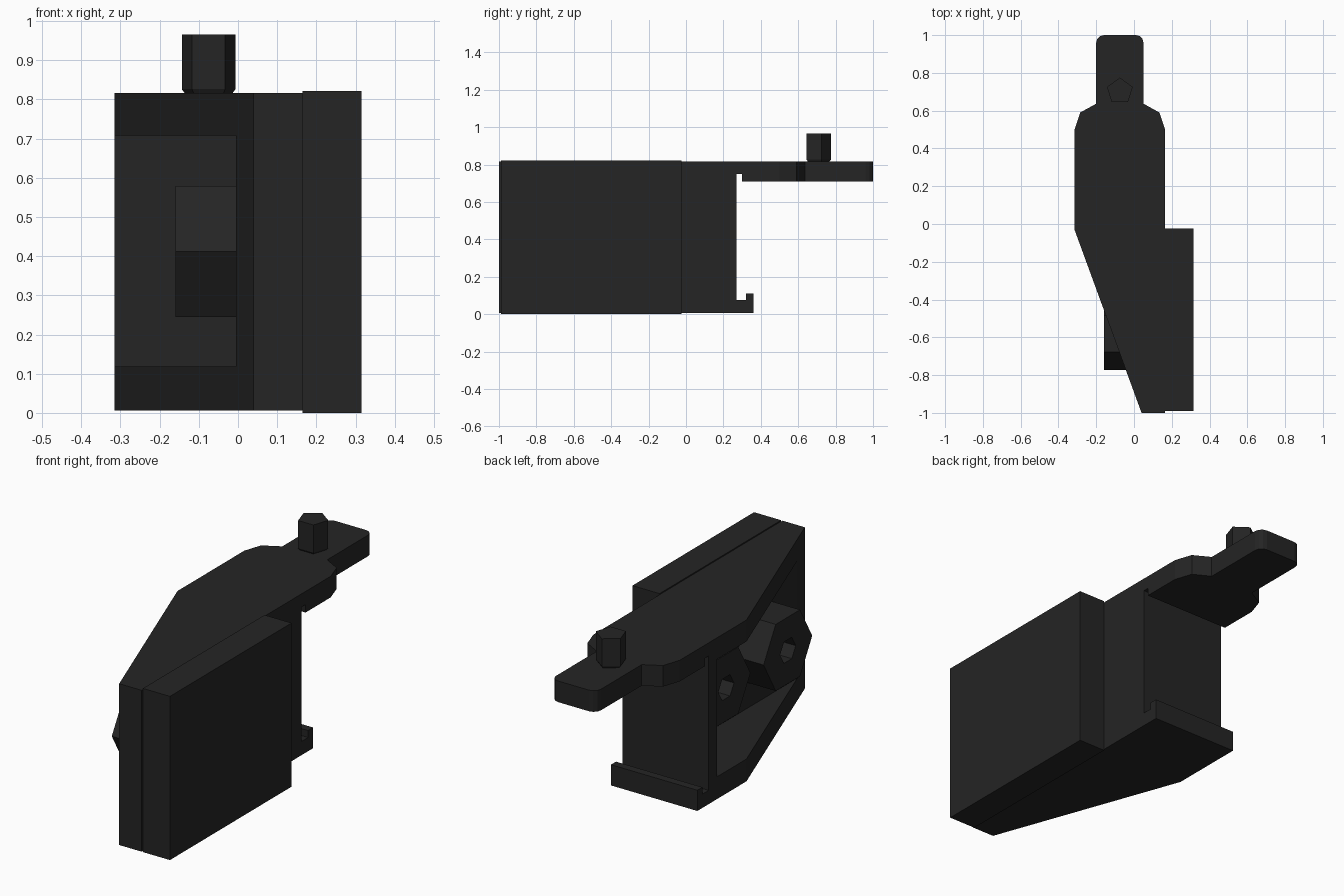
import bpy, bmesh
from math import sin, cos, pi, radians
from mathutils import Matrix

if "Cube" in bpy.data.objects:
    bpy.data.objects.remove(bpy.data.objects["Cube"])

mat = bpy.data.materials.new("dark_grey")
mat.diffuse_color = (0.018, 0.018, 0.018, 1)
mat.use_nodes = True
mat.node_tree.nodes["Principled BSDF"].inputs["Base Color"].default_value = mat.diffuse_color


def prism(name, profile, low, high, axis="z", scale_low=1.0):
    """Extrude a profile: (x, y) along z, or (y, z) along x."""
    n = len(profile)
    cu = sum(p[0] for p in profile) / n
    cv = sum(p[1] for p in profile) / n
    bm = bmesh.new()
    place = (lambda u, v, w: (u, v, w)) if axis == "z" else (lambda u, v, w: (w, u, v))
    rings = []
    for w, s in ((low, scale_low), (high, 1.0)):
        rings.append([bm.verts.new(place(cu + (u - cu) * s, cv + (v - cv) * s, w))
                      for u, v in profile])
    bm.faces.new(rings[0])
    bm.faces.new(rings[1])
    for i in range(n):
        j = (i + 1) % n
        bm.faces.new((rings[0][i], rings[0][j], rings[1][j], rings[1][i]))
    bmesh.ops.recalc_face_normals(bm, faces=bm.faces)
    me = bpy.data.meshes.new(name)
    bm.to_mesh(me)
    bm.free()
    me.materials.append(mat)
    ob = bpy.data.objects.new(name, me)
    bpy.context.collection.objects.link(ob)
    return ob


def ngon(n, u, v, r, start=0.0):
    return [(u + r * cos(start + 2 * pi * i / n), v + r * sin(start + 2 * pi * i / n))
            for i in range(n)]


def rect(u0, u1, v0, v1):
    return [(u0, v0), (u1, v0), (u1, v1), (u0, v1)]


def cut(ob, cutter):
    cutter.hide_render = True
    mod = ob.modifiers.new("cut", "BOOLEAN")
    mod.operation = "DIFFERENCE"
    mod.solver = "EXACT"
    mod.object = cutter
    bpy.context.view_layer.objects.active = ob
    bpy.ops.object.modifier_apply(modifier=mod.name)
    bpy.data.objects.remove(cutter)


# Body: plan outline with a tongue whose end corners are rounded
mid, half, r = -0.075, 0.125, 0.04
right = [(0.165, 0.5), (0.135, 0.59), (mid + half, 0.637)]
right += [(mid + half - r + r * cos(a), 1 - r + r * sin(a))
          for a in (radians(d) for d in (0, 30, 60, 90))]
left = [(2 * mid - x, y) for x, y in reversed(right)]
outline = [(0.04, -1), (0.165, -1)] + right + left + [(-0.315, -0.03)]
body = prism("body", outline, 0.006, 0.816)

# Rear opening leaves the top plate, its slot and the lower hooked lip
cut(body, prism("rear_cutter", [
    (0.27, 0.075), (0.32, 0.075), (0.32, 0.11), (0.36, 0.11), (0.36, -0.1),
    (1.2, -0.1), (1.2, 0.71), (0.30, 0.71), (0.30, 0.75), (0.27, 0.75)],
    -0.6, 0.6, "x"))
# Pocket open to the left side
cut(body, prism("pocket_cutter", rect(-1.2, 0.205, 0.118, 0.708), -0.6, -0.005, "x"))

# Slab on the right side
prism("side_slab", rect(0.165, 0.315, -0.99, -0.025), 0.0, 0.822)

# Hexagonal bosses with hexagonal sockets
for name, y in (("front_boss", -0.58), ("rear_boss", -0.09)):
    boss = prism(name, ngon(6, y, 0.412, 0.193), -0.16, -0.005, "x")
    cut(boss, prism("socket_cutter", ngon(6, y, 0.412, 0.062), -0.3, -0.02, "x"))

# Five-sided peg on the tongue, tapered at its foot
peg_shape = ngon(5, mid, 0.703, 0.072, pi / 2)
prism("peg", peg_shape, 0.826, 0.965)
prism("peg_foot", peg_shape, 0.812, 0.826, scale_low=0.85)
